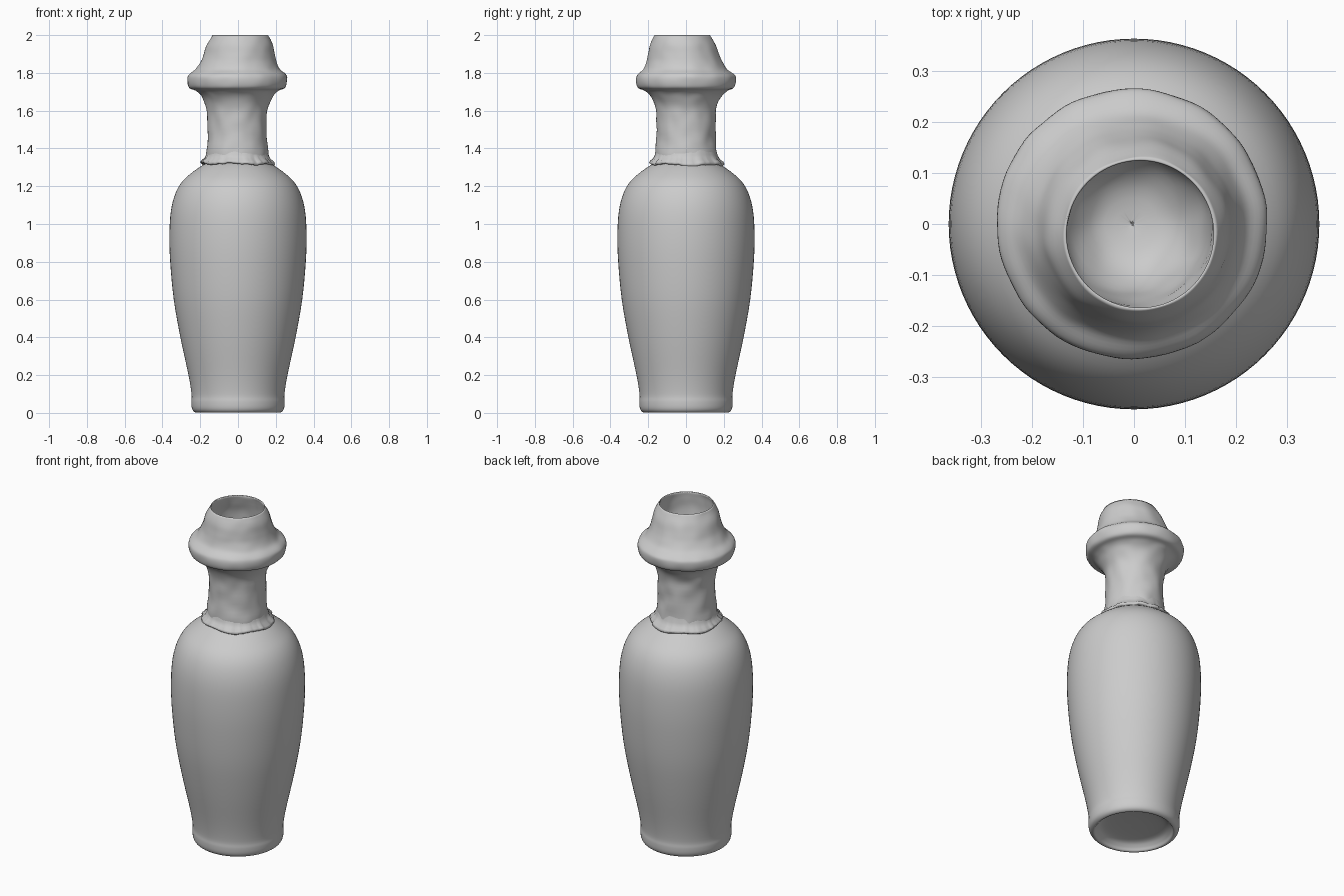
import bpy, bmesh, math, random
from mathutils import Vector, noise

random.seed(4)
cube = bpy.data.objects.get("Cube")
if cube:
    bpy.data.objects.remove(cube)

clay = bpy.data.materials.new("grey clay")
clay.use_nodes = True
GREY = (0.6, 0.6, 0.6, 1)
clay.diffuse_color = GREY
clay.node_tree.nodes["Principled BSDF"].inputs["Base Color"].default_value = GREY


def smooth_path(points, steps=4):
    """Catmull-Rom curve through (radius, height) points."""
    p = [Vector(q) for q in [points[0]] + points + [points[-1]]]
    out = []
    for a, b, c, d in zip(p, p[1:], p[2:], p[3:]):
        for s in range(steps):
            t = s / steps
            out.append(0.5 * (2 * b + (c - a) * t + (2 * a - 5 * b + 4 * c - d) * t * t
                              + (3 * b - a - 3 * c + d) * t ** 3))
    return out + [p[-1]]


def lathe(name, path, sides=96, warp=None):
    """Spin a profile about z; warp may move each point."""
    bm = bmesh.new()
    rings = []
    for r, z in path:
        ring = []
        for i in range(sides):
            a = math.tau * i / sides
            co = Vector((r * math.cos(a), r * math.sin(a), z))
            ring.append(bm.verts.new(warp(co, a) if warp else co))
        rings.append(ring)
    for low, high in zip(rings, rings[1:]):
        for i in range(sides):
            j = (i + 1) % sides
            bm.faces.new((low[i], low[j], high[j], high[i]))
    bmesh.ops.remove_doubles(bm, verts=bm.verts, dist=0.0005)
    mesh = bpy.data.meshes.new(name)
    bm.to_mesh(mesh)
    bm.free()
    mesh.materials.append(clay)
    obj = bpy.data.objects.new(name, mesh)
    bpy.context.collection.objects.link(obj)
    for f in mesh.polygons:
        f.use_smooth = True
    return obj


# Body with a rounded foot and hollow underside
foot = [(0, 0.05), (0.1, 0.048), (0.17, 0.04), (0.2, 0.02), (0.213, 0.003), (0.225, 0.002)]
belly = [(0.238, 0.012), (0.245, 0.03), (0.247, 0.06), (0.246, 0.1), (0.262, 0.2),
         (0.305, 0.4), (0.34, 0.6), (0.359, 0.8), (0.363, 0.95), (0.355, 1.07),
         (0.332, 1.16), (0.295, 1.225), (0.24, 1.275), (0.18, 1.315), (0.13, 1.335)]
lathe("body", smooth_path(foot + belly))


# Neck, collar and lip; the lip leans a little and the surface is lumpy
def lumpy(co, a):
    lump = noise.noise(co * 14) * 0.004
    if co.z < 1.7:
        lump *= 1.6
    lean = max(0, min(1, (co.z - 1.78) / 0.2))
    radial = Vector((math.cos(a), math.sin(a), 0))
    shift = Vector((-0.004 + 0.016 * lean, -0.02 * lean, 0))
    if co.z > 1.995:
        lump = 0
    return co + radial * lump + shift


neck = [(0.163, 1.3), (0.165, 1.36), (0.157, 1.45), (0.156, 1.55), (0.164, 1.62),
        (0.188, 1.675), (0.218, 1.705), (0.25, 1.718), (0.262, 1.74), (0.264, 1.775),
        (0.252, 1.795), (0.222, 1.82), (0.2, 1.86), (0.187, 1.9), (0.173, 1.95), (0.147, 2.0)]
inside = [(0.144, 1.995), (0.153, 1.95), (0.162, 1.89), (0.16, 1.8), (0.148, 1.7),
          (0.12, 1.62), (0.07, 1.57), (0, 1.555)]
lathe("neck", smooth_path(neck) + smooth_path(inside), warp=lumpy)


# Ragged plaster edge where the neck meets the shoulder
rag = [random.uniform(-0.008, 0.008) for _ in range(96)]


def ragged(co, a):
    k = int(round(a / math.tau * 96)) % 96
    patch = 0.5 + 0.5 * math.sin(3 * a + 0.8) * math.cos(2 * a)
    out = max(0, 1.37 - co.z) / 0.065
    reach = 0.76 + 0.24 * patch
    r = math.hypot(co.x, co.y)
    r = 0.16 + (r - 0.16) * reach + rag[k] * out * 0.6
    z = co.z + (1 - patch) * 0.02 * out + rag[k] * out * 0.5
    return Vector((r * math.cos(a) - 0.004, r * math.sin(a), z))


lathe("plaster_edge", [(0.158, 1.4), (0.167, 1.365), (0.178, 1.34), (0.197, 1.325),
                       (0.203, 1.312), (0.194, 1.304), (0.16, 1.31)], warp=ragged)
